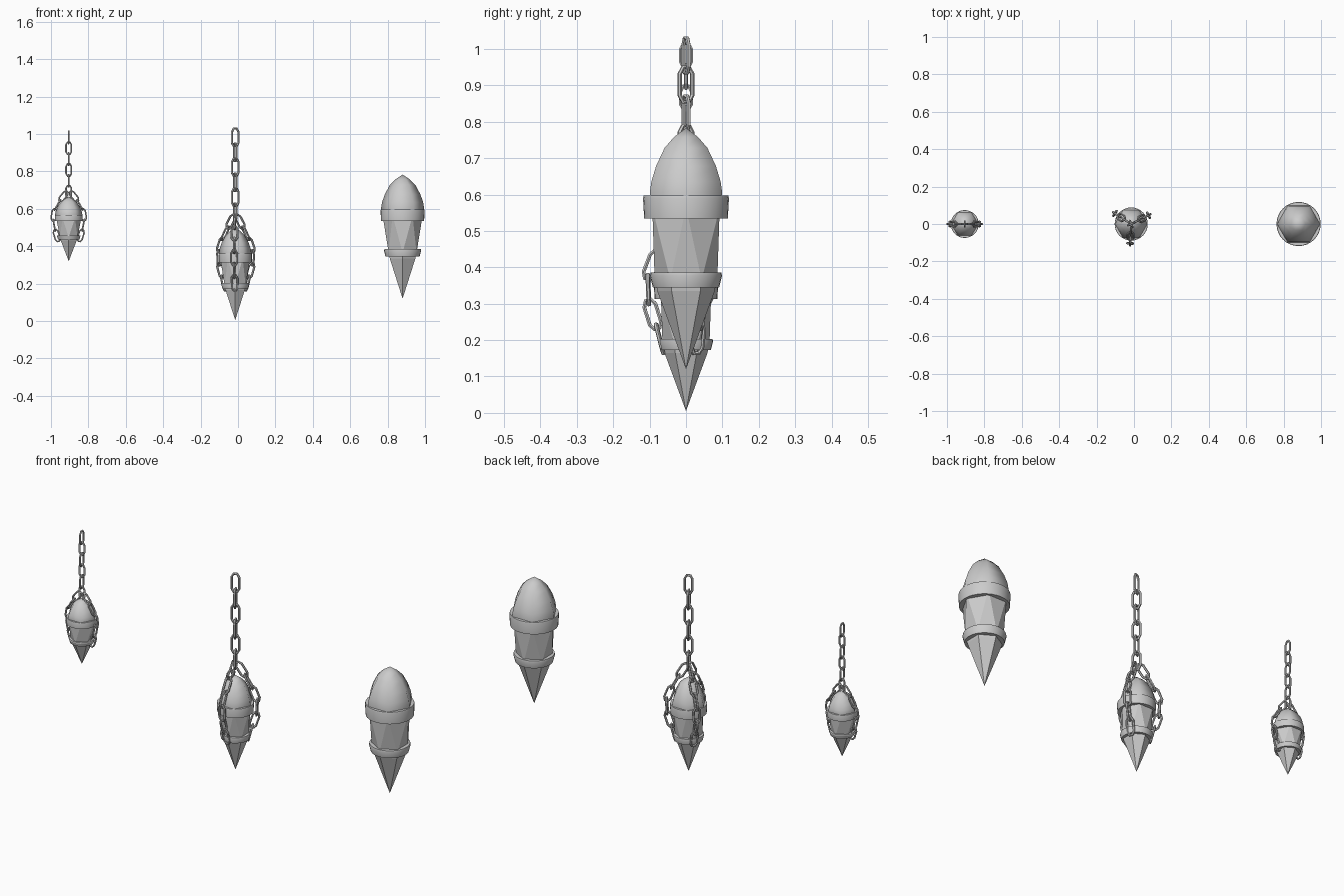
import bpy, bmesh, math
from mathutils import Vector

if "Cube" in bpy.data.objects:
    bpy.data.objects.remove(bpy.data.objects["Cube"])


def finish(name, bm, place, smooth=None):
    """Place the mesh (x, base z, xy scale, z scale) and link it."""
    x, z, sxy, sz = place
    for v in bm.verts:
        v.co = Vector((x + v.co.x * sxy, v.co.y * sxy, z + v.co.z * sz))
    bmesh.ops.recalc_face_normals(bm, faces=bm.faces)
    me = bpy.data.meshes.new(name)
    bm.to_mesh(me)
    bm.free()
    ob = bpy.data.objects.new(name, me)
    bpy.context.collection.objects.link(ob)
    if smooth:
        bpy.ops.object.select_all(action='DESELECT')
        ob.select_set(True)
        bpy.context.view_layer.objects.active = ob
        bpy.ops.object.shade_smooth_by_angle(angle=math.radians(smooth))
    return ob


def lathe(profile, n, closed=False, phase=0.0):
    """Revolve (r, z) points; r = 0 collapses to a pole, open ends are capped."""
    bm = bmesh.new()
    rows = []
    for r, z in profile:
        if r == 0:
            rows.append([bm.verts.new((0, 0, z))] * n)
        else:
            rows.append([bm.verts.new((r * math.cos(phase + math.tau * i / n),
                                       r * math.sin(phase + math.tau * i / n), z)) for i in range(n)])
    pairs = list(zip(rows, rows[1:])) + ([(rows[-1], rows[0])] if closed else [])
    for a, b in pairs:
        for i in range(n):
            j = (i + 1) % n
            bm.faces.new(list(dict.fromkeys((a[i], a[j], b[j], b[i]))))
    if not closed:
        for row in (rows[0], rows[-1]):
            if len(set(row)) > 2:
                bm.faces.new(row)
    return bm


def lantern(name, place):
    # six-sided pointed dome
    finish(name + "_dome", lathe([(.115, .455), (.115, .485), (.110, .515), (.095, .558),
                                  (.068, .608), (.038, .638), (0, .663)], 6), place, 65)
    # upper and lower round bands
    finish(name + "_upper_band", lathe([(.090, .477), (.116, .477), (.118, .470), (.115, .414),
                                        (.090, .414)], 32, True), place, 30)
    finish(name + "_lower_band", lathe([(.070, .266), (.097, .266), (.099, .257), (.091, .225),
                                        (.068, .225)], 32, True), place, 30)
    # faceted body: hexagon at the top, turned hexagon at the bottom
    bm = bmesh.new()
    ring = lambda r, z, p: [bm.verts.new((r * math.cos(p + math.tau * i / 6),
                                          r * math.sin(p + math.tau * i / 6), z)) for i in range(6)]
    top, bot = ring(.107, .445, 0), ring(.086, .245, math.pi / 6)
    for i in range(6):
        j = (i + 1) % 6
        bm.faces.new((top[i], bot[i], top[j]))
        bm.faces.new((bot[i], bot[j], top[j]))
    bm.faces.new(top)
    bm.faces.new(bot)
    finish(name + "_body", bm, place)
    # six-sided spike
    finish(name + "_spike", lathe([(.084, .245), (.079, .215), (0, 0)], 6, phase=math.pi / 6), place)


def chain(name, links, length, width, wire):
    """links: list of (centre, axis, side) -> elongated eight-point wire loops."""
    cu = bpy.data.curves.new(name, 'CURVE')
    cu.dimensions = '3D'
    cu.bevel_depth = wire
    cu.bevel_resolution = 1
    l, w = length / 2 - wire, width / 2 - wire
    shape = [(w, l - w), (w * .45, l), (-w * .45, l), (-w, l - w)]
    shape += [(-a, -b) for a, b in shape]
    for c, axis, side in links:
        sp = cu.splines.new('POLY')
        sp.points.add(len(shape) - 1)
        for p, (a, b) in zip(sp.points, shape):
            p.co = (*(c + side * a + axis * b), 1)
        sp.use_cyclic_u = True
        sp.use_smooth = False
    tmp = bpy.data.objects.new(name + "_curve", cu)
    bpy.context.collection.objects.link(tmp)
    dg = bpy.context.evaluated_depsgraph_get()
    me = bpy.data.meshes.new_from_object(tmp.evaluated_get(dg))
    bpy.data.objects.remove(tmp)
    bpy.context.collection.objects.link(bpy.data.objects.new(name, me))


def hanging(x, z_top, pitch, count, yaw):
    """Straight vertical run of alternating links."""
    out = []
    for i in range(count):
        a = yaw + (i % 2) * math.pi / 2
        out.append((Vector((x, 0, z_top - i * pitch)), Vector((0, 0, 1)),
                    Vector((math.cos(a), math.sin(a), 0))))
    return out


def draped(x, angle, path, count):
    """Alternating links spaced evenly along an (r, z) path in a vertical plane."""
    pts = [Vector(p) for p in path]
    lens = [(b - a).length for a, b in zip(pts, pts[1:])]
    total = sum(lens)

    def at(d):
        for a, b, s in zip(pts, pts[1:], lens):
            if d <= s:
                return a.lerp(b, d / s)
            d -= s
        return pts[-1]

    out_dir = Vector((math.cos(angle), math.sin(angle), 0))
    tangent = Vector((-math.sin(angle), math.cos(angle), 0))
    up = Vector((0, 0, 1))
    links = []
    for i in range(count):
        p, q = at(total * i / count), at(total * (i + 1) / count)
        m, d = (p + q) / 2, (q - p).normalized()
        axis = out_dir * d.x + up * d.y
        side = tangent if i % 2 else axis.cross(tangent)
        links.append((Vector((x, 0, 0)) + out_dir * m.x + up * m.y, axis, side))
    return links


# three lanterns: large bare, medium and small
lantern("large_lantern", (.88, .12, 1, 1))
lantern("medium_lantern", (-.015, .005, .75, .745))
lantern("small_lantern", (-.905, .32, .63, .52))

# medium lantern: one hanging chain and three draped strands
chain("medium_hanging_chain", hanging(-.015, .982, .080, 6, math.radians(22)), .108, .050, .0062)
drape = [(.012, .56), (.045, .505), (.082, .435), (.106, .37), (.102, .30), (.082, .24), (.064, .17)]
for k in range(3):
    chain(f"medium_strand_{k + 1}", draped(-.015, math.radians(27 + 120 * k), drape, 6), .094, .044, .0058)

# small lantern: one hanging chain and two draped strands
chain("small_hanging_chain", hanging(-.905, .982, .058, 6, math.pi / 2), .076, .039, .005)
drape = [(.010, .69), (.045, .647), (.074, .597), (.084, .545), (.074, .49), (.056, .43)]
for k in range(2):
    chain(f"small_strand_{k + 1}", draped(-.905, math.pi * k, drape, 5), .074, .036, .0048)
